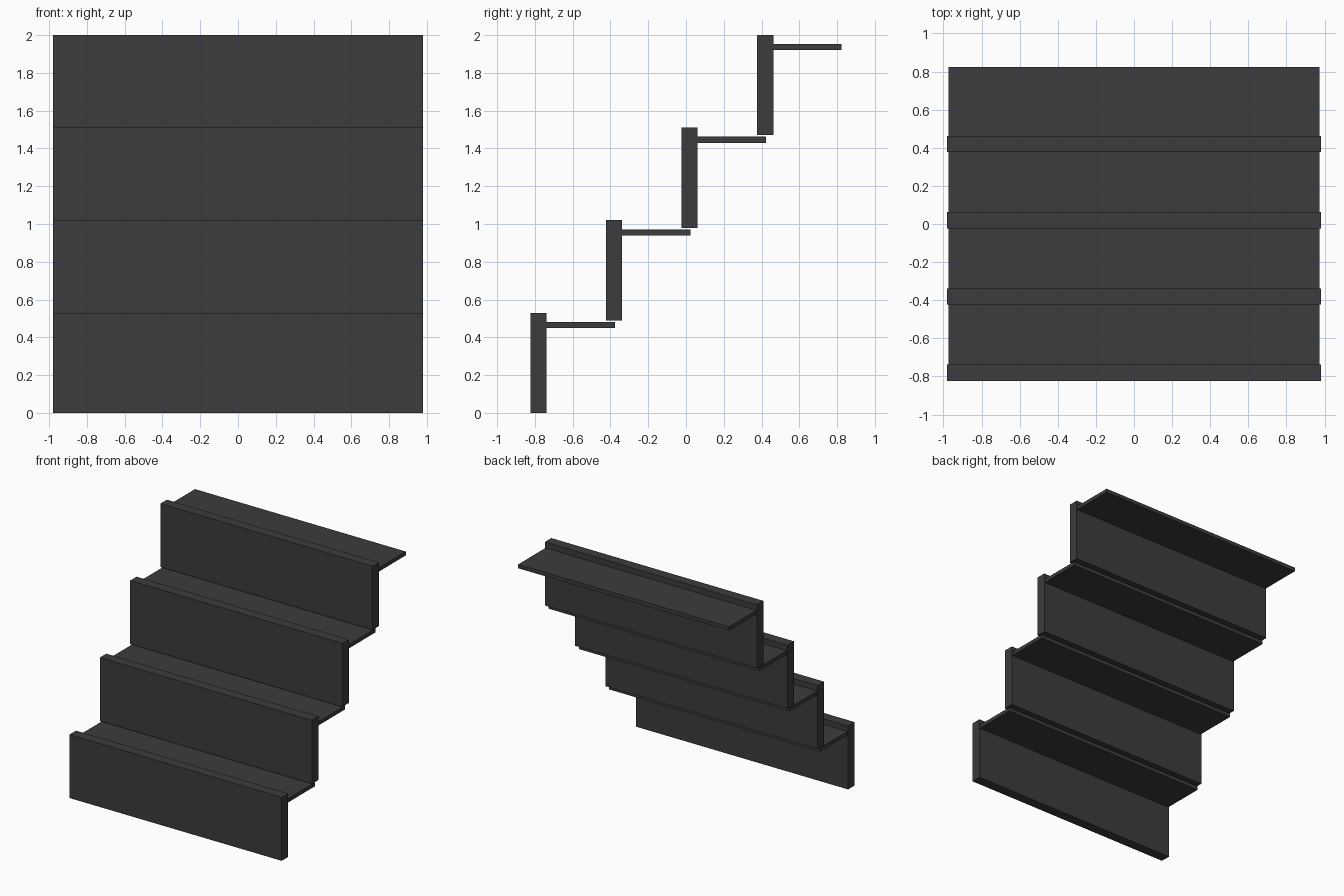
import bpy

if "Cube" in bpy.data.objects:
    bpy.data.objects.remove(bpy.data.objects["Cube"])

STEPS, RUN, RISE = 4, 0.40, 0.49

dark_grey = bpy.data.materials.new("dark grey")
dark_grey.diffuse_color = (0.045, 0.045, 0.045, 1)
dark_grey.use_nodes = True
dark_grey.node_tree.nodes["Principled BSDF"].inputs["Base Color"].default_value = dark_grey.diffuse_color


def box(name, half_width, y0, y1, z0, z1):
    bpy.ops.mesh.primitive_cube_add(size=1, location=(0, (y0 + y1) / 2, (z0 + z1) / 2))
    ob = bpy.context.object
    ob.name = name
    ob.scale = (2 * half_width, y1 - y0, z1 - z0)
    bpy.ops.object.transform_apply(location=False, rotation=False, scale=True)
    ob.data.materials.append(dark_grey)
    return ob


for i in range(STEPS):
    y, z = -0.823 + i * RUN, i * RISE
    # Thick upright board
    box(f"riser_{i + 1}", 0.98, y, y + 0.085, z, z + 0.53)
    # Thin step board behind it, reaching under the next riser
    box(f"tread_{i + 1}", 0.974, y + 0.08, y + 0.446, z + 0.45, z + 0.482)
